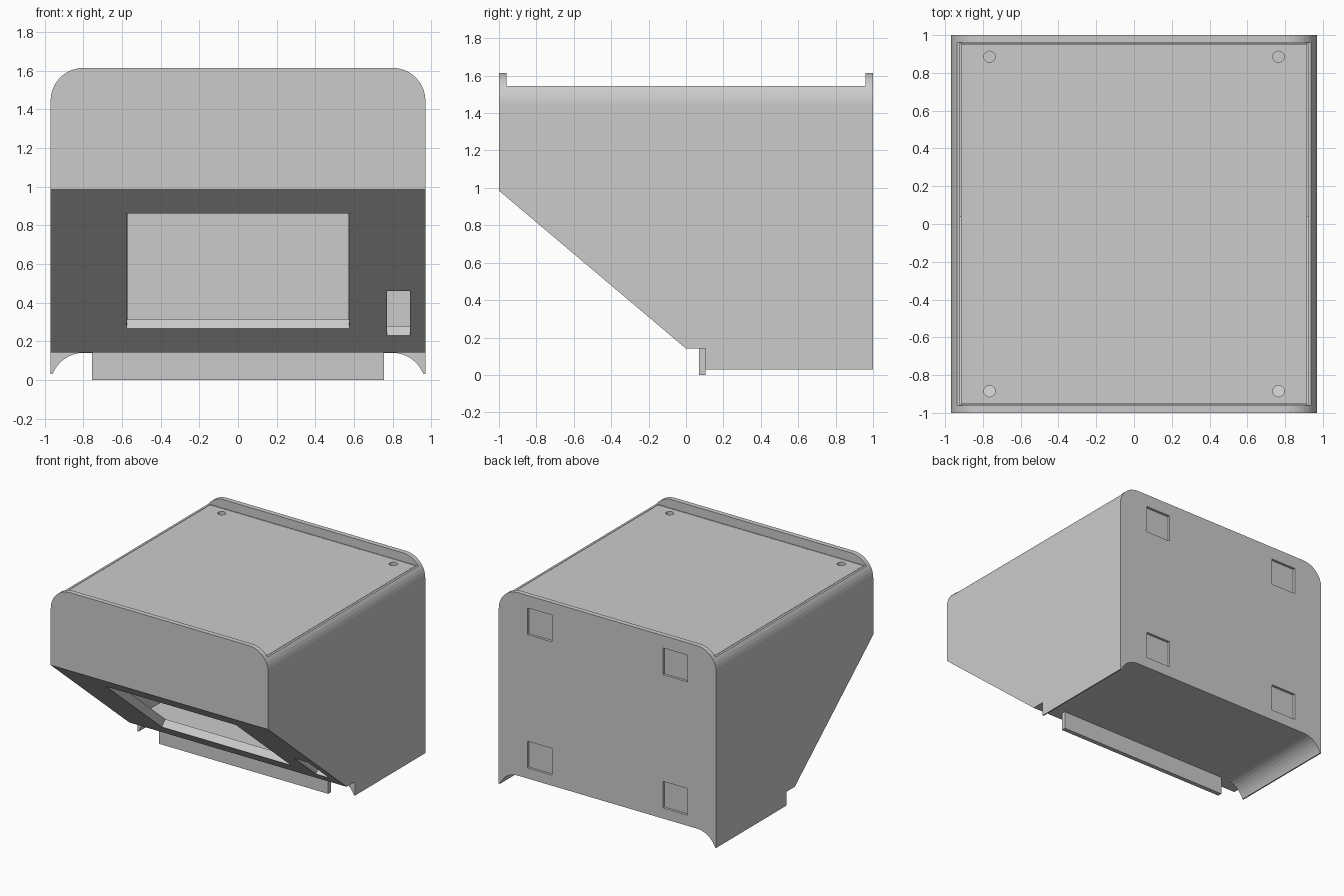
import bpy, bmesh, math

if "Cube" in bpy.data.objects:
    bpy.data.objects.remove(bpy.data.objects["Cube"])

SLOPE = math.atan2(-0.845, 1.0)   # tilt of the front panel


def prism(name, pts, axis, a, b):
    """Extrude a 2D profile along x (pts are y,z) or y (pts are x,z)."""
    bm = bmesh.new()
    place = (lambda p, t: (t, p[0], p[1])) if axis == 'x' else (lambda p, t: (p[0], t, p[1]))
    face = bm.faces.new([bm.verts.new(place(p, a)) for p in pts])
    res = bmesh.ops.extrude_face_region(bm, geom=[face])
    vec = (b - a, 0, 0) if axis == 'x' else (0, b - a, 0)
    verts = [v for v in res['geom'] if isinstance(v, bmesh.types.BMVert)]
    bmesh.ops.translate(bm, verts=verts, vec=vec)
    return finish(name, bm)


def box(name, lo, hi):
    return prism(name, [(lo[1], lo[2]), (hi[1], lo[2]), (hi[1], hi[2]), (lo[1], hi[2])],
                 'x', lo[0], hi[0])


def finish(name, bm):
    bmesh.ops.recalc_face_normals(bm, faces=bm.faces)
    me = bpy.data.meshes.new(name)
    bm.to_mesh(me)
    bm.free()
    ob = bpy.data.objects.new(name, me)
    bpy.context.collection.objects.link(ob)
    return ob


def boolean(ob, cutter, op='DIFFERENCE'):
    cutter.hide_render = True
    bpy.context.view_layer.objects.active = ob
    mod = ob.modifiers.new('cut', 'BOOLEAN')
    mod.operation, mod.object, mod.solver = op, cutter, 'EXACT'
    bpy.ops.object.modifier_apply(modifier=mod.name)
    bpy.data.objects.remove(cutter)


def panel_cutter(x0, x1, z0, z1, taper):
    """Tapered block square to the sloping panel, given its front-view limits."""
    zc = (z0 + z1) / 2
    w, h = x1 - x0, (z1 - z0) / math.sin(-SLOPE)
    bm = bmesh.new()
    bmesh.ops.create_cube(bm, size=1)
    for v in bm.verts:
        side = math.copysign(taper, v.co.x) if v.co.z > 0 else 0
        v.co = (v.co.x * w - side, v.co.y * h, v.co.z * 0.2)
    ob = finish('panel_cutter', bm)
    ob.rotation_euler.x = SLOPE
    ob.location = ((x0 + x1) / 2, -(zc - 0.14) / 0.845, zc)
    bpy.context.view_layer.update()
    return ob


# Front outline: rounded top corners, matching hollow curves at the feet
R, N = 0.17, 10
quarter = [math.radians(90 * i / N) for i in range(N + 1)]
top = [(0.8 + R * math.cos(a), 1.445 + R * math.sin(a)) for a in quarter]
foot = [(0.8 + R * math.cos(a), -0.03 + R * math.sin(a)) for a in reversed(quarter)]
foot = [p for p in foot if p[1] > 0.03] + [(0.96, 0.03), (0.97, 0.03)]
half = foot + top
outline = half + [(-x, z) for x, z in reversed(half)]
case = prism('case', outline, 'y', -1, 1)

# Side profile: end lips, sunken top, sloping front, raised front underside
side = [(-1, 1.7), (-0.96, 1.7), (-0.96, 1.545), (0.96, 1.545), (0.96, 1.7), (1.1, 1.7),
        (1.1, -0.1), (0.105, -0.1), (0.105, 0.141), (0, 0.141), (-1, 0.985),
        (-1.1, 1.0695), (-1.1, 1.7)]
boolean(case, prism('side_profile', side, 'x', -1.2, 1.2), 'INTERSECT')

# Hollow interior, open at the top for the lid
cavity = [(-0.955, 1.6), (-0.955, 1.032), (0.041, 0.19), (0.955, 0.19), (0.955, 1.6)]
boolean(case, prism('cavity', cavity, 'x', -0.92, 0.92))

# Display window and switch slot in the sloping panel
boolean(case, panel_cutter(-0.585, 0.585, 0.265, 0.86, 0.015))
boolean(case, panel_cutter(0.77, 0.89, 0.23, 0.46, 0.0))

# Square pockets in the back
for sx in (-1, 1):
    for z in (0.225, 1.3):
        x0, x1 = sorted((sx * 0.495, sx * 0.715))
        boolean(case, box('pocket', (x0, 0.98, z), (x1, 1.1, z + 0.215)))

# Lid with four screw holes
lid = box('lid', (-0.917, -0.952, 1.5), (0.917, 0.952, 1.545))
for sx in (-1, 1):
    for sy in (-1, 1):
        bm = bmesh.new()
        bmesh.ops.create_cone(bm, cap_ends=True, segments=16, radius1=0.03, radius2=0.03, depth=0.3)
        bmesh.ops.translate(bm, verts=bm.verts, vec=(sx * 0.765, sy * 0.885, 1.52))
        boolean(lid, finish('screw_hole', bm))

# Locating strip below the front edge
box('locating_strip', (-0.755, 0.07, 0), (0.755, 0.105, 0.145))
